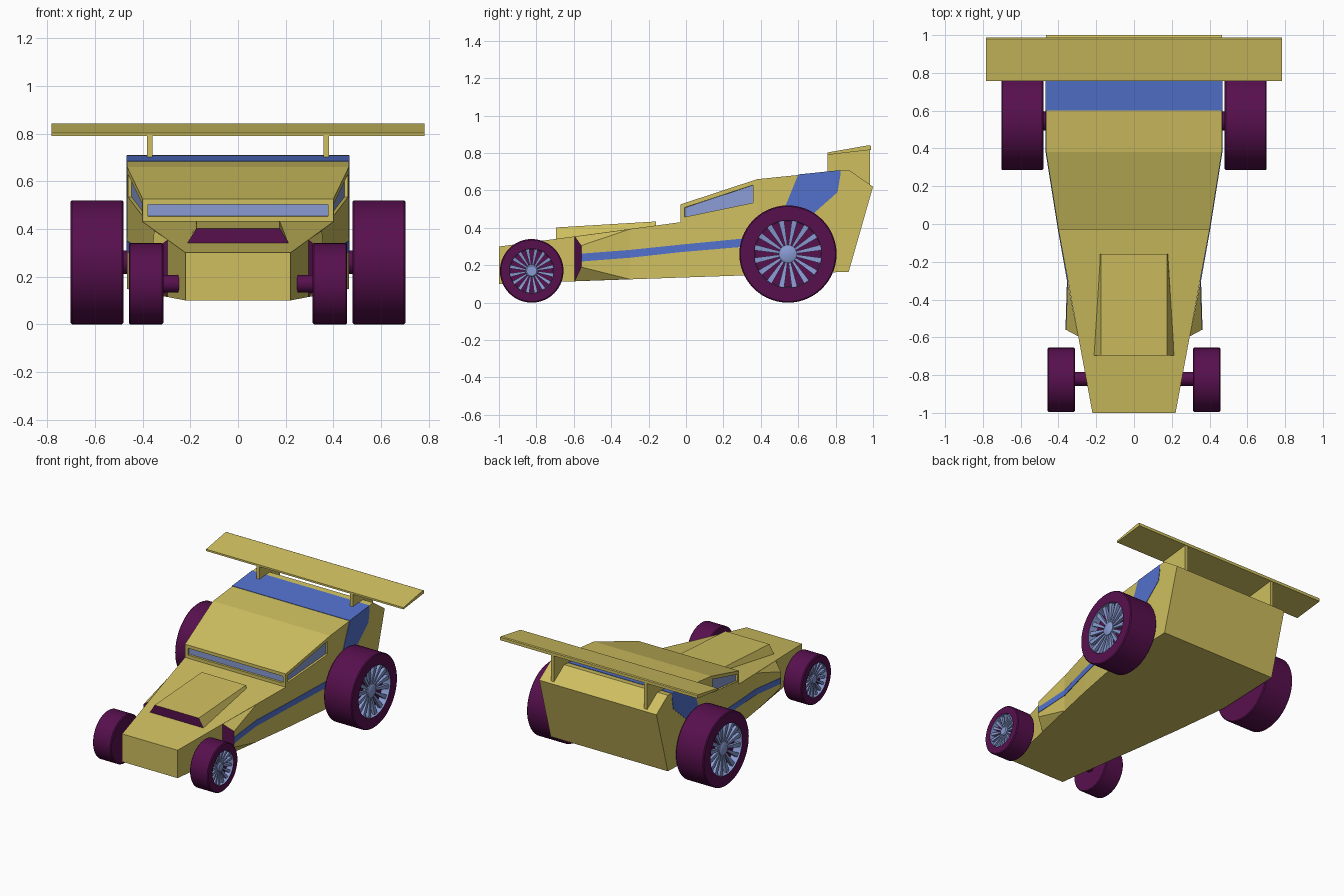
import bpy, bmesh, math

if "Cube" in bpy.data.objects:
    bpy.data.objects.remove(bpy.data.objects["Cube"])


def material(name, rgb):
    m = bpy.data.materials.new(name)
    m.diffuse_color = (*rgb, 1)
    m.use_nodes = True
    m.node_tree.nodes["Principled BSDF"].inputs["Base Color"].default_value = m.diffuse_color
    return m


YELLOW = material("mustard_yellow", (0.62, 0.52, 0.115))
PURPLE = material("dark_purple", (0.095, 0.005, 0.075))
BLUE = material("stripe_blue", (0.085, 0.165, 0.60))
PALE = material("pale_blue", (0.25, 0.33, 0.65))


def build(name, verts, faces, mats, idx=None, recalc=True):
    me = bpy.data.meshes.new(name)
    me.from_pydata(verts, [], faces)
    for m in mats:
        me.materials.append(m)
    for p in me.polygons:
        p.material_index = idx[p.index] if idx else 0
    bm = bmesh.new()
    bm.from_mesh(me)
    if recalc:
        bmesh.ops.recalc_face_normals(bm, faces=bm.faces[:])
    bm.to_mesh(me)
    bm.free()
    ob = bpy.data.objects.new(name, me)
    bpy.context.collection.objects.link(ob)
    return ob


def prism(name, outline, x0, x1, mat):
    """Extrude a (y, z) outline between two x values."""
    n = len(outline)
    v = [(x, y, z) for x in (x0, x1) for y, z in outline]
    f = [tuple(range(n)), tuple(range(n, 2 * n))]
    f += [(i, (i + 1) % n, n + (i + 1) % n, n + i) for i in range(n)]
    return build(name, v, f, [mat])


def lathe(name, profile, cy, cz, mats, idx=None, n=56):
    """Spin an (x, radius) profile around an x-parallel axle, capping both ends."""
    v, f, mi = [], [], []
    for x, r in profile:
        for k in range(n):
            a = 2 * math.pi * k / n
            v.append((x, cy + r * math.cos(a), cz + r * math.sin(a)))
    for j in range(len(profile) - 1):
        for k in range(n):
            k2 = (k + 1) % n
            f.append((j * n + k, j * n + k2, (j + 1) * n + k2, (j + 1) * n + k))
            mi.append(idx[j] if idx else 0)
    last = (len(profile) - 1) * n
    f += [tuple(range(n)), tuple(range(last, last + n))]
    mi += [0, 0]
    ob = build(name, v, f, mats, mi)
    bpy.context.view_layer.objects.active = ob
    ob.select_set(True)
    bpy.ops.object.shade_smooth_by_angle(angle=math.radians(35))
    ob.select_set(False)
    return ob


# Body: side profile (half width, y, z), mirrored and bridged
P = [(.22, -1, .10), (.22, -1, .30), (.40, -.03, .43), (.40, -.03, .525),
     (.465, .38, .66), (.465, .87, .71), (.465, 1.0, .62), (.465, .87, .165),
     (.465, .38, .148), (.40, -.03, .134), (.465, .38, .515)]
N = len(P)
verts = [(s * x, y, z) for s in (1, -1) for x, y, z in P]
faces = [(i, (i + 1) % 10, N + (i + 1) % 10, N + i) for i in range(10)]
for o in (0, N):
    for q in ((2, 3, 4, 10), (0, 1, 2, 9), (9, 2, 10, 8), (8, 10, 4, 5, 6, 7)):
        faces.append(tuple(o + i for i in q))
body = build("body", verts, faces, [YELLOW, PALE])

# Windows: inset and recess the windscreen and both cabin sides
bm = bmesh.new()
bm.from_mesh(body.data)
bm.faces.ensure_lookup_table()
bm.normal_update()
panes = [bm.faces[2], bm.faces[10], bm.faces[14]]
bmesh.ops.inset_individual(bm, faces=panes, thickness=.023, depth=0, use_even_offset=True)
bmesh.ops.inset_individual(bm, faces=panes, thickness=.0005, depth=-.015)
for p in panes:
    p.material_index = 1
bm.to_mesh(body.data)
bm.free()

# Bonnet scoop with purple mouth
v = []
for y, zb, zt, wb, wt in ((-.695, .338, .402, .213, .175), (-.16, .408, .434, .18, .175)):
    v += [(-wb, y, zb), (wb, y, zb), (wt, y, zt), (-wt, y, zt)]
build("bonnet_scoop", v, [(0, 1, 2, 3), (4, 5, 6, 7), (0, 1, 5, 4), (1, 2, 6, 5),
                          (2, 3, 7, 6), (3, 0, 4, 7)], [YELLOW, PURPLE], [1, 0, 0, 0, 0, 0])

# Blue roof band
roof = lambda y: .66 + (y - .38) * .05 / .49
v = [(s * .467, y, roof(y) + dz) for dz in (-.003, .003) for y in (.60, .825) for s in (-1, 1)]
build("roof_band", v, [(0, 1, 3, 2), (4, 5, 7, 6), (0, 1, 5, 4), (2, 3, 7, 6),
                       (0, 2, 6, 4), (1, 3, 7, 5)], [BLUE])

# Side stripe stations: half width, y, lower z, upper z
STRIPE = [(.36, -.56, .22, .262), (.352, -.3, .24, .282), (.40, -.03, .27, .31),
          (.465, .38, .305, .35), (.465, .50, .32, .44), (.465, .60, .40, .684),
          (.465, .68, .475, .692), (.465, .81, .59, .706), (.465, .825, .68, .708)]

for s, side in ((1, "right"), (-1, "left")):
    # Side pod with purple intake
    v = [(s * x, y, z) for x, y, z in (
        (.295, -.595, .115), (.295, -.595, .354), (.36, -.56, .19),
        (.36, -.56, .305), (.352, -.3, .125), (.352, -.3, .393))]
    build(side + "_side_pod", v, [(0, 2, 3, 1), (2, 4, 5, 3), (0, 4, 2), (1, 3, 5), (0, 1, 5, 4)],
          [YELLOW, PURPLE], [1, 0, 0, 0, 0])

    # Stripe plate along the side
    v, f = [], []
    for w, y, lo, hi in STRIPE:
        v += [(s * (w + d), y, z) for d, z in ((-.002, lo), (-.002, hi), (.003, hi), (.003, lo))]
    m = len(STRIPE)
    for j in range(m - 1):
        f += [(4 * j + k, 4 * j + (k + 1) % 4, 4 * j + 4 + (k + 1) % 4, 4 * j + 4 + k)
              for k in range(4)]
    f += [(0, 1, 2, 3), tuple(range(4 * m - 4, 4 * m))]
    build(side + "_stripe", v, f, [BLUE])

    # Wing support
    prism(side + "_wing_support", [(.757, .793), (.985, .82), (.985, .625), (.87, .70), (.757, .69)],
          s * .358, s * .382, YELLOW)

    # Wheels: tyre with a recessed pale rim, hub and tapered spokes
    for end, cy, R, x0, x1, rim, hub, dep in (("rear", .545, .26, .48, .702, .18, .048, .06),
                                              ("front", -.825, .17, .312, .458, .118, .034, .045)):
        name = side + "_" + end
        prof = [(x0, R - .006), (x0 + .006, R), (x1 - .006, R), (x1, R - .006),
                (x1, rim), (x1 - dep, rim - .003)]
        lathe(name + "_tyre", [(s * x, r) for x, r in prof], cy, R, [PURPLE, PALE], [0, 0, 0, 0, 1])
        lathe(name + "_hub", [(s * (x1 - dep - .005), hub), (s * (x1 - .02), hub),
                              (s * (x1 - .014), hub * .8)], cy, R, [PALE], n=28)
        v, f = [], []
        for k in range(16):
            a = 2 * math.pi * (k + .5) / 16
            c, sn = math.cos(a), math.sin(a)
            b = len(v)
            for r, h, xf in ((hub * .9, hub * .13, x1 - .026), (rim, rim * .085, x1 - .012)):
                for x, t in ((xf - .022, -h), (xf - .022, h), (xf, h), (xf, -h)):
                    v.append((s * x, cy + r * c - t * sn, R + r * sn + t * c))
            f += [tuple(b + i for i in q) for q in (
                (0, 1, 2, 3), (4, 5, 6, 7), (0, 1, 5, 4), (1, 2, 6, 5), (2, 3, 7, 6), (3, 0, 4, 7))]
        build(name + "_spokes", v, f, [PALE])

    # Axle stubs
    lathe(side + "_front_axle", [(s * .20, .037), (s * .32, .037)], -.82, .17, [PURPLE], n=32)
    lathe(side + "_rear_axle", [(s * .44, .05), (s * .49, .05)], .545, .26, [PURPLE], n=32)

# Rear wing
prism("rear_wing", [(.757, .79), (.757, .803), (.98, .842), (.988, .838), (.988, .817)],
      -.783, .783, YELLOW)
